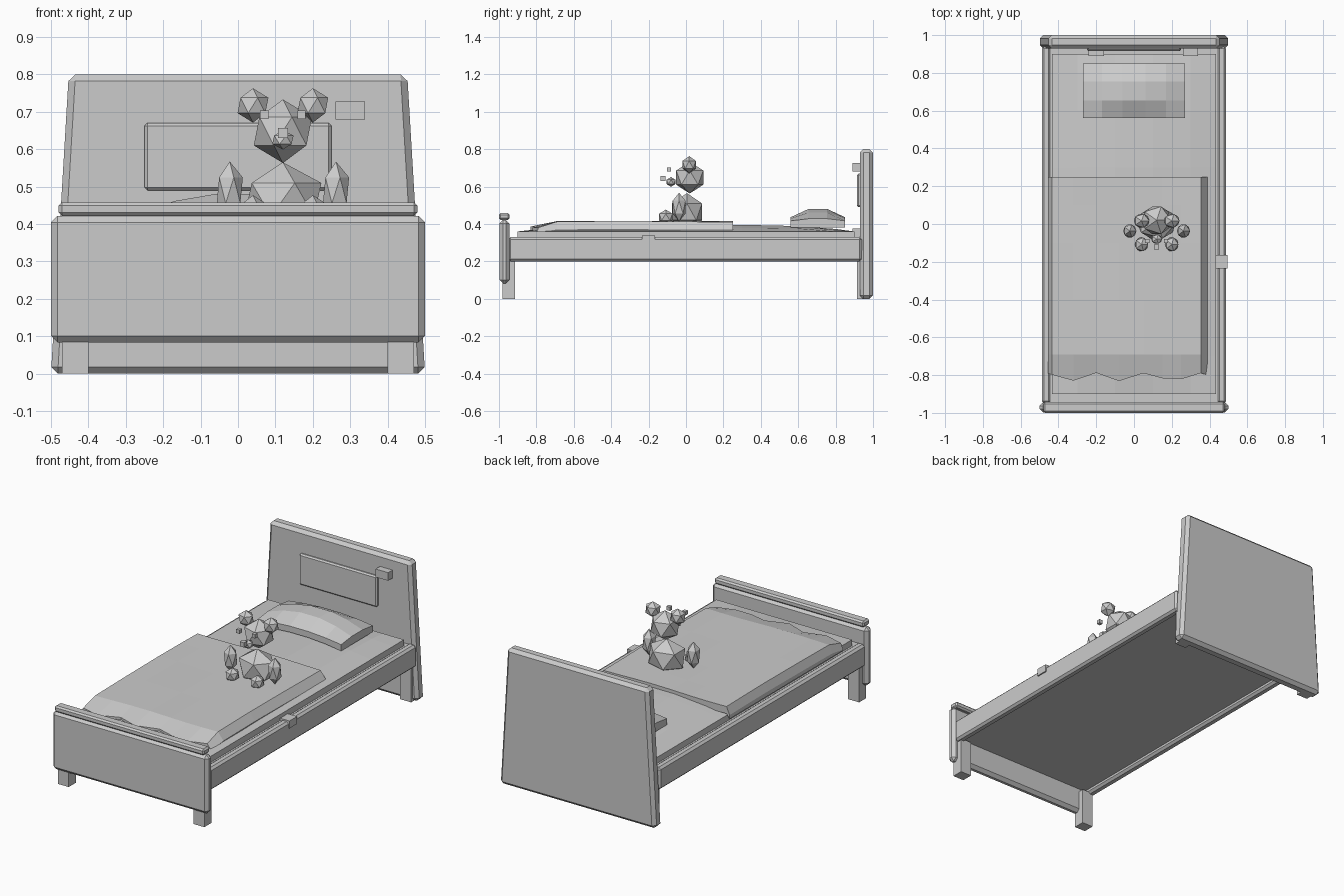
import bpy, bmesh, math

if "Cube" in bpy.data.objects:
    bpy.data.objects.remove(bpy.data.objects["Cube"])

grey = bpy.data.materials.new("plain_grey")
grey.diffuse_color = (0.6, 0.6, 0.6, 1)
grey.use_nodes = True
grey.node_tree.nodes["Principled BSDF"].inputs["Base Color"].default_value = grey.diffuse_color


def add(name, bm):
    bmesh.ops.recalc_face_normals(bm, faces=bm.faces)
    me = bpy.data.meshes.new(name)
    bm.to_mesh(me)
    bm.free()
    ob = bpy.data.objects.new(name, me)
    bpy.context.collection.objects.link(ob)
    me.materials.append(grey)
    return ob


def box(name, x, y, z, bevel=0, taper=1):
    """Box from (min, max) ranges; taper scales x at the top."""
    bm = bmesh.new()
    bmesh.ops.create_cube(bm, size=1)
    for v in bm.verts:
        s = taper if v.co.z > 0 else 1
        v.co = [(r[0] + r[1]) / 2 + c * (r[1] - r[0]) for r, c in zip((x, y, z), v.co)]
        v.co.x *= s
    if bevel:
        bmesh.ops.bevel(bm, geom=bm.edges[:], offset=bevel, segments=1, affect='EDGES')
    return add(name, bm)


def cube(name, c, s):
    return box(name, *[(v - s / 2, v + s / 2) for v in c])


def ball(name, c, r):
    """Low-poly ball squashed to radii r."""
    bm = bmesh.new()
    bmesh.ops.create_icosphere(bm, subdivisions=1, radius=1)
    for v in bm.verts:
        v.co = [c[i] + v.co[i] * r[i] for i in range(3)]
    return add(name, bm)


def sheet(name, xs, ys, top, bottom):
    """Closed cushion: top(x, y) gives a point, bottom(x, y) its underside height."""
    bm = bmesh.new()
    up = [[bm.verts.new(top(x, y)) for x in xs] for y in ys]
    dn = [[bm.verts.new((v.co.x, v.co.y, bottom(x, y))) for v, x in zip(row, xs)]
          for row, y in zip(up, ys)]
    n, m = len(ys), len(xs)
    for g in (up, dn):
        for j in range(n - 1):
            for i in range(m - 1):
                bm.faces.new((g[j][i], g[j][i + 1], g[j + 1][i + 1], g[j + 1][i]))
    for j in range(n - 1):
        for i in (0, m - 1):
            bm.faces.new((up[j][i], up[j + 1][i], dn[j + 1][i], dn[j][i]))
    for i in range(m - 1):
        for j in (0, n - 1):
            bm.faces.new((up[j][i], up[j][i + 1], dn[j][i + 1], dn[j][i]))
    return add(name, bm)


# Headboard with inset panel and small blocks
box("headboard", (-0.5, 0.5), (0.93, 1.0), (0, 0.8), 0.018, 0.905)
box("headboard_panel", (-0.25, 0.25), (0.915, 0.94), (0.49, 0.67), 0.008)
box("headboard_block", (0.26, 0.34), (0.89, 0.935), (0.68, 0.727))
box("lower_block", (-0.24, -0.16), (0.89, 0.935), (0.33, 0.377))

# Footboard and cap
box("footboard", (-0.5, 0.5), (-0.997, -0.945), (0.083, 0.422), 0.018)
box("footboard_cap", (-0.48, 0.48), (-1.0, -0.943), (0.422, 0.458), 0.009)

# Frame: rails, legs and base
for side, s in (("left", -1), ("right", 1)):
    box(side + "_rail", sorted((s * 0.44, s * 0.488)), (-0.95, 0.94), (0.2, 0.33), 0.012)
    lx = sorted((s * 0.40, s * 0.47))
    box(side + "_front_leg", lx, (-0.98, -0.915), (0, 0.21))
    box(side + "_back_leg", lx, (0.915, 0.98), (0, 0.21))
box("bed_base", (-0.445, 0.445), (-0.95, 0.94), (0.225, 0.325))
box("rail_block", (0.435, 0.495), (-0.235, -0.165), (0.295, 0.338))


# Mattress with a softly domed top
def mattress_top(x, y):
    return (x, y, 0.36 + 0.038 * (1 - (x / 0.435) ** 2) * (1 - abs(y / 0.9) ** 4))


sheet("mattress", [-0.435, -0.3, -0.1, 0.1, 0.3, 0.435],
      [-0.9, -0.7, -0.4, 0, 0.3, 0.6, 0.8, 0.9],
      mattress_top, lambda x, y: 0.32)


# Blanket: flat top, sloping sides, foot edge wavy and lowered
def blanket_top(x, y):
    edge = x < -0.44 or x > 0.38
    z = 0.413 - (0.045 if edge else 0) + 0.003 * math.sin(9 * x + 5 * y)
    if y < -0.7:
        z -= 0.03 if not edge else 0.015
        y += 0.022 * math.sin(23 * x)
    return (x, y, z)


sheet("blanket", [-0.455, -0.435, -0.32, -0.2, -0.08, 0.05, 0.15, 0.25, 0.355, 0.39],
      [-0.81, -0.69, -0.4, -0.1, 0.1, 0.25],
      blanket_top, lambda x, y: 0.345 if y < -0.7 or x < -0.44 or x > 0.38 else 0.37)


# Pillow arched across its width
def pillow_top(x, y):
    u, v = x / 0.27, (y - 0.705) / 0.15
    return (x, y, 0.41 + 0.075 * (1 - 0.75 * u * u) * (1 - 0.7 * abs(v) ** 3))


sheet("pillow", [-0.27, -0.17, -0.06, 0.06, 0.17, 0.27], [0.56, 0.655, 0.755, 0.85],
      pillow_top, lambda x, y: 0.402 - 0.022 * (x / 0.27) ** 2)

# Toy bear sitting on the blanket
cx = 0.12
ball("bear_body", (cx, 0.005, 0.465), (0.115, 0.095, 0.1))
ball("bear_head", (cx, 0.02, 0.648), (0.087, 0.085, 0.085))
ball("bear_muzzle", (cx, -0.08, 0.625), (0.032, 0.028, 0.026))
cube("bear_nose", (cx, -0.122, 0.643), 0.027)
for side, s in (("left", -1), ("right", 1)):
    ball(side + "_ear", (cx + s * 0.08, 0.017, 0.717), (0.046, 0.042, 0.046))
    ball(side + "_arm", (cx + s * 0.142, -0.037, 0.49), (0.039, 0.04, 0.077))
    ball(side + "_foot", (cx + s * 0.08, -0.108, 0.437), (0.039, 0.042, 0.04))
    cube(side + "_eye", (cx + s * 0.05, -0.09, 0.692), 0.022)
